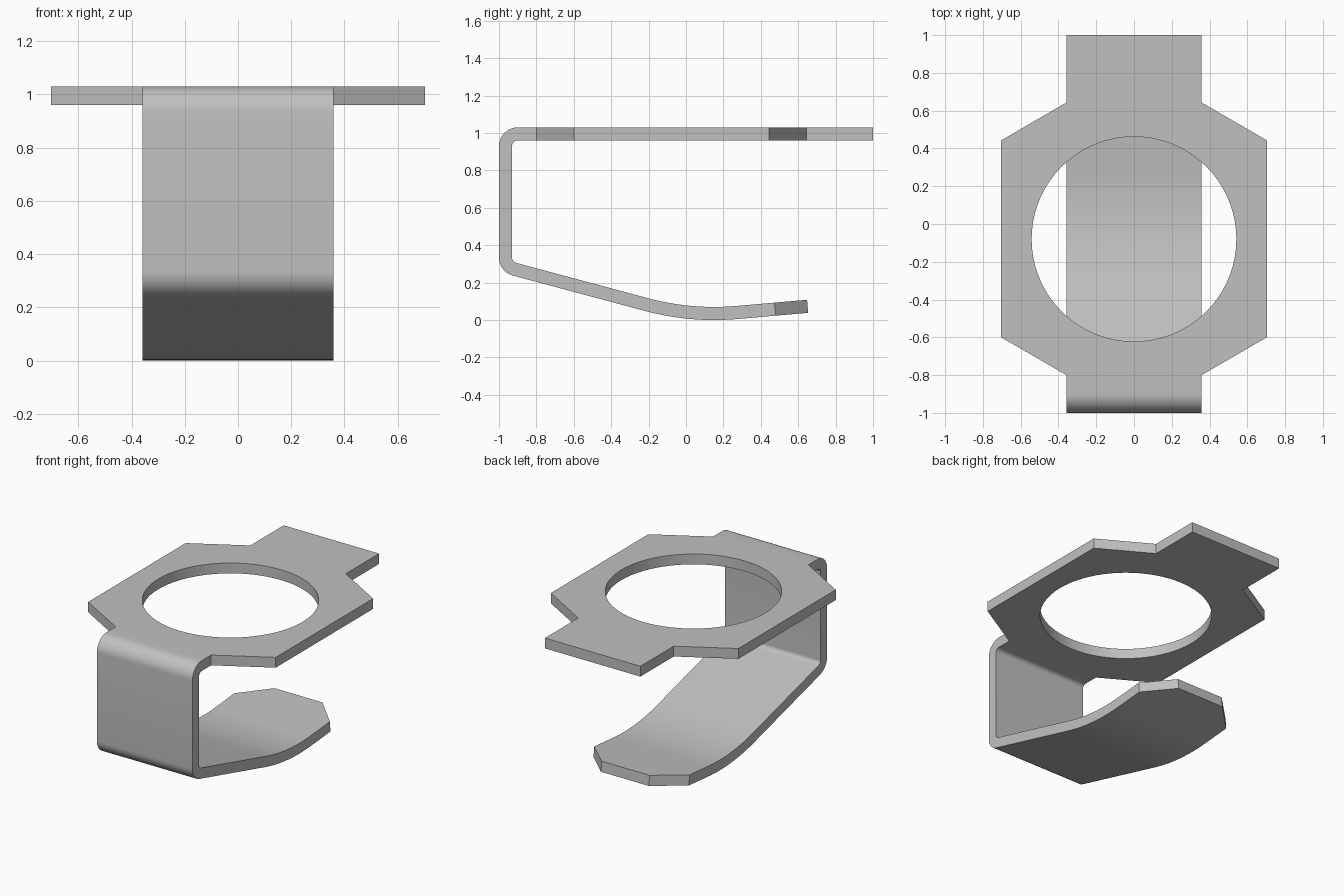
import bpy, bmesh
from math import sin, cos, pi, radians
from mathutils import Vector

cube = bpy.data.objects.get("Cube")
if cube:
    bpy.data.objects.remove(cube, do_unlink=True)

TOP, THICK, HALF, FRONT = 1.03, 0.07, 0.358, -0.8

# Plain grey metal
metal = bpy.data.materials.new("grey_metal")
metal.use_nodes = True
grey = (0.53, 0.53, 0.53, 1)
metal.diffuse_color = grey
metal.node_tree.nodes["Principled BSDF"].inputs["Base Color"].default_value = grey

bm = bmesh.new()


def loop_edges(points):
    verts = [bm.verts.new((x, y, TOP)) for x, y in points]
    return [bm.edges.new((v, verts[i - 1])) for i, v in enumerate(verts)]


# Top plate: mirrored outline around a round hole
side = [(HALF, FRONT), (0.703, -0.6), (0.703, 0.443), (HALF, 0.643), (HALF, 1)]
outline = side + [(-x, y) for x, y in reversed(side)]
hole = [(0.542 * cos(2 * pi * i / 72), -0.08 + 0.542 * sin(2 * pi * i / 72))
        for i in range(72)]
bmesh.ops.triangle_fill(bm, use_beauty=True, normal=(0, 0, 1),
                        edges=loop_edges(outline) + loop_edges(hole))
bmesh.ops.dissolve_limit(bm, angle_limit=radians(1), verts=[], edges=bm.edges[:])
under = bmesh.ops.extrude_face_region(bm, geom=bm.faces[:], use_keep_orig=True)
bmesh.ops.translate(bm, vec=(0, 0, -THICK),
                    verts=[g for g in under["geom"] if isinstance(g, bmesh.types.BMVert)])
# Open the plate where the strip carries on
joint = [f for f in bm.faces if all(abs(v.co.y - FRONT) < 1e-4 for v in f.verts)]
bmesh.ops.delete(bm, geom=joint, context='FACES_ONLY')

# Strip centre line in the y-z plane, traced as straights and bends
pos, heading = Vector((FRONT, TOP - THICK / 2)), pi
stations = [(pos.copy(), heading, HALF)]


def straight(length, half=HALF):
    global pos
    pos = pos + length * Vector((cos(heading), sin(heading)))
    stations.append((pos.copy(), heading, half))


def bend(radius, degrees, steps):
    global pos, heading
    centre = pos + radius * Vector((-sin(heading), cos(heading)))
    for _ in range(steps):
        heading += radians(degrees) / steps
        pos = centre + radius * Vector((sin(heading), -cos(heading)))
        stations.append((pos.copy(), heading, HALF))


straight(0.1)
bend(0.065, 90, 10)
straight(0.5955)
bend(0.065, 75, 10)
straight(0.731)
bend(1.395, 20, 12)
straight(0.205)
straight(0.175, 0.18)      # chamfered tip

# Skin the strip
rings = []
for p, h, half in stations:
    out = Vector((sin(h), -cos(h))) * THICK / 2
    a, b = p + out, p - out
    rings.append([bm.verts.new((x, q.x, q.y)) for x, q in
                  ((half, a), (-half, a), (-half, b), (half, b))])
for r, s in zip(rings, rings[1:]):
    for i in range(4):
        bm.faces.new((r[i - 1], r[i], s[i], s[i - 1]))
bm.faces.new(rings[-1])

bmesh.ops.remove_doubles(bm, verts=bm.verts[:], dist=0.0005)
bmesh.ops.recalc_face_normals(bm, faces=bm.faces[:])

mesh = bpy.data.meshes.new("bent_clip")
bm.to_mesh(mesh)
bm.free()
mesh.materials.append(metal)
clip = bpy.data.objects.new("bent_clip", mesh)
bpy.context.collection.objects.link(clip)
bpy.ops.object.select_all(action='DESELECT')
clip.select_set(True)
bpy.context.view_layer.objects.active = clip
bpy.ops.object.shade_smooth_by_angle(angle=radians(30))
